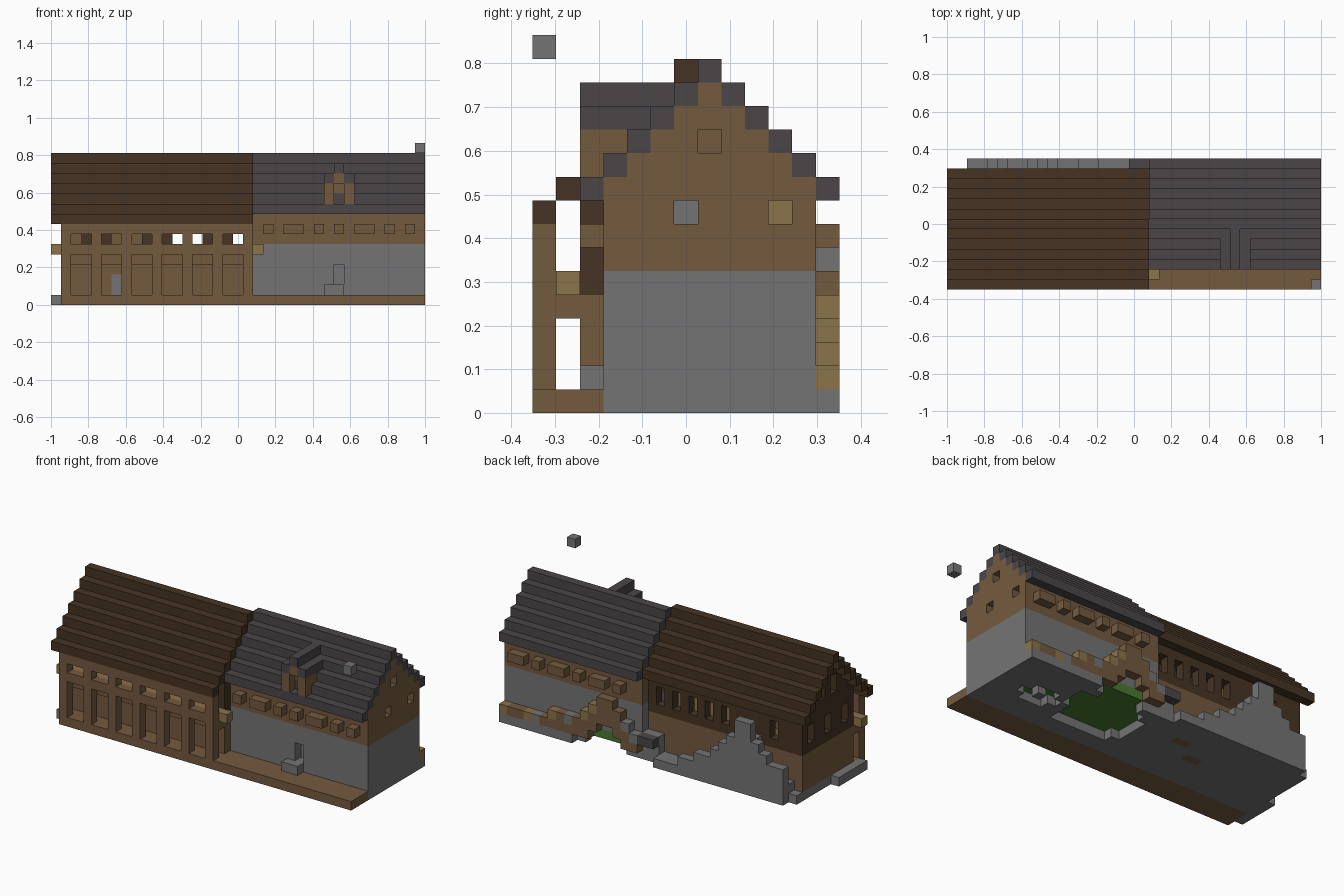
import bpy

cube = bpy.data.objects.get("Cube")
if cube:
    bpy.data.objects.remove(cube, do_unlink=True)

U = 2 / 37          # size of one block; the grid is 37 x 13 x 16
PALETTE = {
    "brown_timber": (116, 90, 63),
    "dark_thatch": (70, 52, 35),
    "grey_stone": (116, 116, 116),
    "dark_slate": (75, 70, 73),
    "tan_wood": (138, 115, 74),
    "green_grass": (74, 122, 48),
}
BROWN, DARK, STONE, SLATE, TAN, GRASS = range(len(PALETTE))


def linear(c):
    c /= 255
    return c / 12.92 if c <= 0.04045 else ((c + 0.055) / 1.055) ** 2.4


materials = []
for mat_name, rgb in PALETTE.items():
    mat = bpy.data.materials.new(mat_name)
    mat.use_nodes = True
    colour = tuple(linear(c) for c in rgb) + (1,)
    mat.diffuse_color = colour
    bsdf = mat.node_tree.nodes["Principled BSDF"]
    bsdf.inputs["Base Color"].default_value = colour
    bsdf.inputs["Roughness"].default_value = 0.9
    materials.append(mat)

cells = {}          # block position -> (part, colour)


def span(r):
    return range(r[0], r[1] + 1) if isinstance(r, tuple) else (r,)


def box(xs, ys, zs):
    return [(x, y, z) for x in span(xs) for y in span(ys) for z in span(zs)]


def fill(part, colour, xs, ys, zs):
    for c in box(xs, ys, zs):
        cells[c] = (part, colour)


def carve(xs, ys, zs):
    for c in box(xs, ys, zs):
        cells.pop(c, None)


# Ground slab and front walkway
fill("ground_slab", STONE, (1, 36), (3, 11), 0)
fill("ground_slab", STONE, 0, (1, 5), 0)
fill("walkway", BROWN, (1, 36), (0, 2), 0)

# Right house: solid body with stone below and timber above
for y in range(3, 12):
    eave = 14 - abs(y - 7)
    fill("right_house", STONE, (20, 36), y, (1, 5))
    fill("right_house", BROWN, (20, 36), y, (6, eave - 1))

# Slate roof, one stepped course per row
for y in range(2, 13):
    fill("slate_roof", SLATE, (20, 36), y, 14 - abs(y - 7))

# Window boxes under both eaves
for xs in (21, (23, 24), 26, 28, (30, 31), 33, 35):
    fill("front_window_box", BROWN, xs, 2, 7)
for xs in ((34, 35), 32, (29, 30), 27, (24, 25), 22):
    fill("back_window_box", BROWN, xs, 12, 7)

# Gable windows, recessed by one block
for y, z, colour in ((6, 8, STONE), (10, 8, TAN), (7, 11, BROWN)):
    carve(36, y, z)
    fill("gable_window", colour, 35, y, z)

# Doorway and step in the stone wall
carve(28, 3, (2, 3))
fill("door_step", STONE, (27, 28), 2, 1)

# Dormer
fill("dormer", BROWN, (27, 29), 2, 10)
fill("dormer", BROWN, (27, 29), (2, 3), 11)
fill("dormer", BROWN, 28, (2, 4), 12)
for x in (27, 29):
    fill("dormer_roof", SLATE, x, (2, 4), 12)
fill("dormer_roof", SLATE, 28, (2, 5), 13)
carve(28, 2, (10, 11))

# Left house: hollow walls, timber below and dark above
for y in (2, 10):
    fill("left_house", BROWN, (1, 19), y, (1, 4))
    fill("left_house", DARK, (1, 19), y, (5, 9))
for y in range(2, 11):
    fill("left_gable", BROWN, 1, y, (1, 4))
    fill("left_gable", DARK, 1, y, (5, 13 - abs(y - 6)))
fill("upper_floor", BROWN, (2, 19), (3, 9), 4)
fill("stone_door", STONE, 6, 2, (1, 2))

# Windows through the left house walls
for x in (2, 6, 8, 12, 14, 18):
    carve(x, 2, 6)
for x in (4, 10, 12, 14, 16, 18):
    carve(x, 10, (6, 7))
for y in (3, 6, 9):
    carve(1, y, (6, 7))
for y in (5, 7):
    carve(1, y, (10, 11))
fill("inner_screen", BROWN, (2, 9), 6, (5, 9))

# Arcade in front of the left house
fill("arcade", BROWN, (1, 19), 0, (1, 7))
for x in range(2, 19, 3):
    carve((x, x + 1), 0, (1, 4))
    carve((x, x + 1), 0, 6)
fill("arcade_ceiling", BROWN, (1, 19), 1, 4)
fill("gallery_floor", TAN, (0, 20), 1, 5)

# Thatched roof, one stepped course per row
for y in range(0, 12):
    fill("thatch_roof", DARK, (0, 19), y, 14 - abs(y - 6))

# Rubble bank behind the left house
for x, h in enumerate((4, 4, 5, 6, 8, 8, 6, 5, 4, 3, 3, 2, 2, 1, 1, 1), 2):
    fill("rubble_bank", STONE, x, 12, (0, h - 1))
    if h > 2:
        fill("rubble_bank", STONE, x, 11, (1, h - 3))
fill("slate_slab", SLATE, (18, 19), 12, 2)
fill("slate_slab", STONE, (18, 19), 11, (1, 2))

# Earth bank behind the right house
for x, h in enumerate((3, 4, 5, 6, 6, 5, 4, 3, 3, 3, 3, 2, 2, 2, 2, 2, 2), 20):
    low = max(1, h - 3)
    fill("earth_bank", BROWN, x, 12, (low, h - 1))
    if x >= 28:
        fill("earth_bank", STONE, x, 12, 0)
    if x in (25, 26, 30, 33, 36):
        fill("earth_bank", TAN, x, 12, h - 1)
    elif x in (20, 21, 28, 32):
        fill("earth_bank", STONE, x, 12, h - 1)

# Sunken grass on the underside
for xs, ys in (((21, 27), (5, 10)), ((22, 26), 11), (20, (6, 9)), (28, (8, 10)),
               ((30, 32), (6, 8)), (33, 7), (29, 7)):
    carve(xs, ys, 0)
    fill("grass_hollow", GRASS, xs, ys, 1)
fill("ground_slab", STONE, 31, 7, 0)
fill("ground_slab", BROWN, (11, 12), 7, 0)
fill("ground_slab", BROWN, (14, 15), 9, 0)

# Floating marker block
fill("marker_block", STONE, 36, 0, 15)

# Corner order for each block face, wound outward
FACES = {
    (1, 0, 0): ((1, 0, 0), (1, 1, 0), (1, 1, 1), (1, 0, 1)),
    (-1, 0, 0): ((0, 0, 0), (0, 0, 1), (0, 1, 1), (0, 1, 0)),
    (0, 1, 0): ((0, 1, 0), (0, 1, 1), (1, 1, 1), (1, 1, 0)),
    (0, -1, 0): ((0, 0, 0), (1, 0, 0), (1, 0, 1), (0, 0, 1)),
    (0, 0, 1): ((0, 0, 1), (1, 0, 1), (1, 1, 1), (0, 1, 1)),
    (0, 0, -1): ((0, 0, 0), (0, 1, 0), (1, 1, 0), (1, 0, 0)),
}


def build(part):
    """Make one object from the exposed faces of a part's blocks."""
    index, faces, colours = {}, [], []
    for c, (owner, colour) in cells.items():
        if owner != part:
            continue
        for step, corners in FACES.items():
            if tuple(a + b for a, b in zip(c, step)) in cells:
                continue
            quad = [tuple(a + b for a, b in zip(c, k)) for k in corners]
            faces.append([index.setdefault(p, len(index)) for p in quad])
            colours.append(colour)
    if not faces:
        return
    verts = [((x - 18.5) * U, (y - 6.5) * U, z * U) for x, y, z in index]
    mesh = bpy.data.meshes.new(part)
    mesh.from_pydata(verts, [], faces)
    used = sorted(set(colours))
    for m in used:
        mesh.materials.append(materials[m])
    for poly, m in zip(mesh.polygons, colours):
        poly.material_index = used.index(m)
    bpy.context.collection.objects.link(bpy.data.objects.new(part, mesh))


for part in sorted({owner for owner, _ in cells.values()}):
    build(part)
